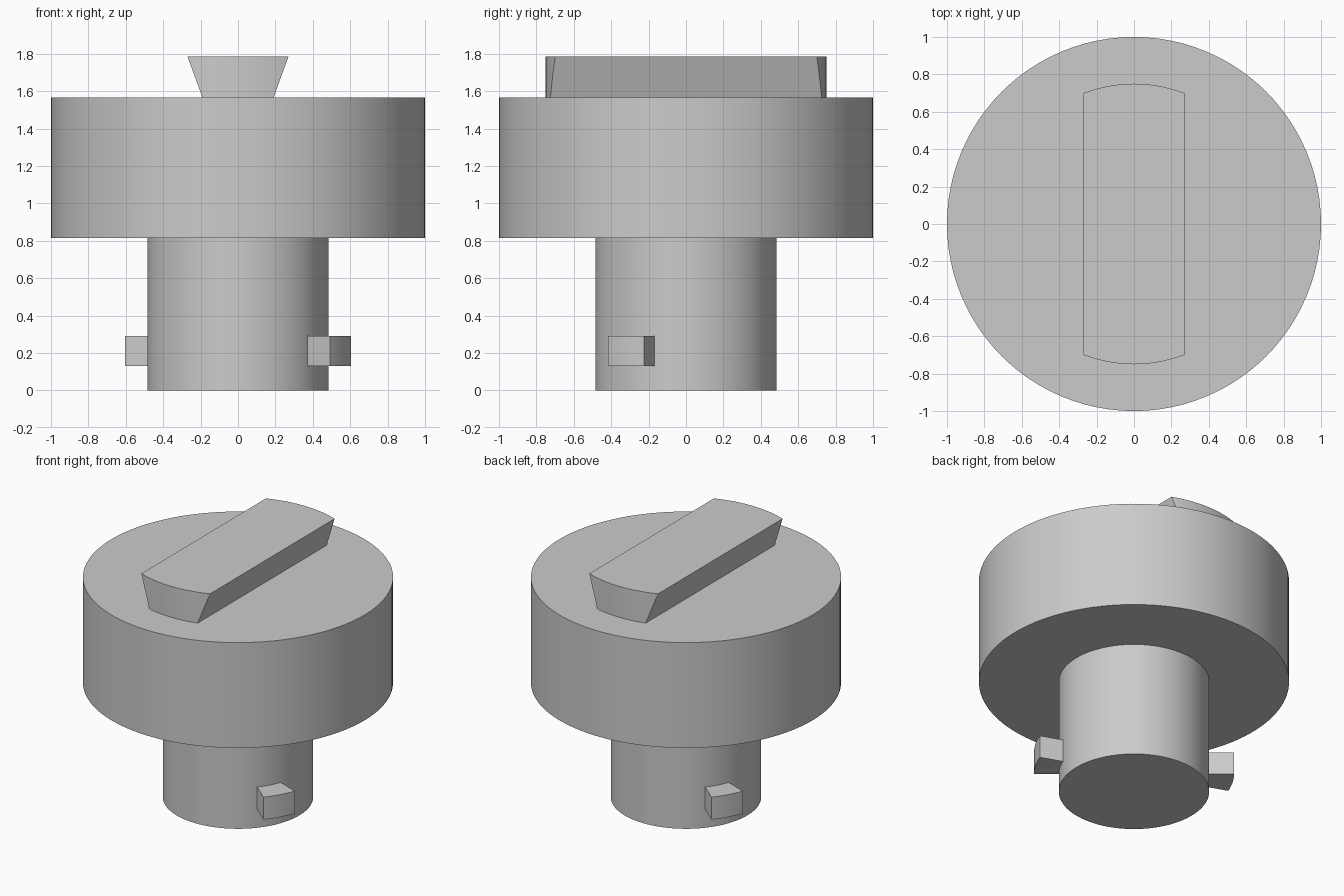
import bpy, bmesh
from math import cos, sin, radians, pi
from mathutils import Vector

if "Cube" in bpy.data.objects:
    bpy.data.objects.remove(bpy.data.objects["Cube"], do_unlink=True)

grey = bpy.data.materials.new("plain grey")
grey.use_nodes = True
colour = (0.6, 0.6, 0.6, 1)
grey.diffuse_color = colour
grey.node_tree.nodes["Principled BSDF"].inputs["Base Color"].default_value = colour


def arc(radius, start, end, steps):
    """Points on a circle from one angle to another, in degrees."""
    angles = [radians(start + (end - start) * i / steps) for i in range(steps + 1)]
    return [(radius * cos(a), radius * sin(a)) for a in angles]


def prism(outline, bottom, top):
    """Closed upright solid over a flat outline."""
    bm = bmesh.new()
    base = bm.faces.new([bm.verts.new((x, y, bottom)) for x, y in outline])
    raised = bmesh.ops.extrude_face_region(bm, geom=[base], use_keep_orig=True)
    verts = [g for g in raised["geom"] if isinstance(g, bmesh.types.BMVert)]
    bmesh.ops.translate(bm, verts=verts, vec=(0, 0, top - bottom))
    return bm


def finish(name, bm):
    bmesh.ops.recalc_face_normals(bm, faces=bm.faces)
    mesh = bpy.data.meshes.new(name)
    bm.to_mesh(mesh)
    bm.free()
    mesh.materials.append(grey)
    obj = bpy.data.objects.new(name, mesh)
    bpy.context.collection.objects.link(obj)
    bpy.ops.object.select_all(action="DESELECT")
    obj.select_set(True)
    bpy.context.view_layer.objects.active = obj
    bpy.ops.object.shade_smooth_by_angle(angle=radians(30))
    return obj


def circle(radius):
    return arc(radius, 0, 360, 96)[:-1]


# Stem and wide head
finish("stem", prism(circle(0.485), 0, 0.815))
finish("head", prism(circle(1.0), 0.815, 1.565))

# Grip: a disc trimmed by two leaning planes, wider at the top
low, high = 1.565, 1.785
grip = prism(circle(0.75), low, high)
for side in (-1, 1):
    normal = Vector((side * (high - low), 0, -0.08))
    cut = bmesh.ops.bisect_plane(
        grip, geom=grip.verts[:] + grip.edges[:] + grip.faces[:],
        plane_co=(side * 0.19, 0, low), plane_no=normal, clear_outer=True)
    edges = [g for g in cut["geom_cut"] if isinstance(g, bmesh.types.BMEdge)]
    bmesh.ops.edgeloop_fill(grip, edges=edges)
finish("grip", grip)

# Two locking lugs on opposite sides of the stem
for name, turn in (("left_lug", 0), ("right_lug", 180)):
    start, end = turn - 40.2, turn - 20.4
    outline = arc(0.645, start, end, 8) + arc(0.475, end, start, 8)
    finish(name, prism(outline, 0.13, 0.29))
